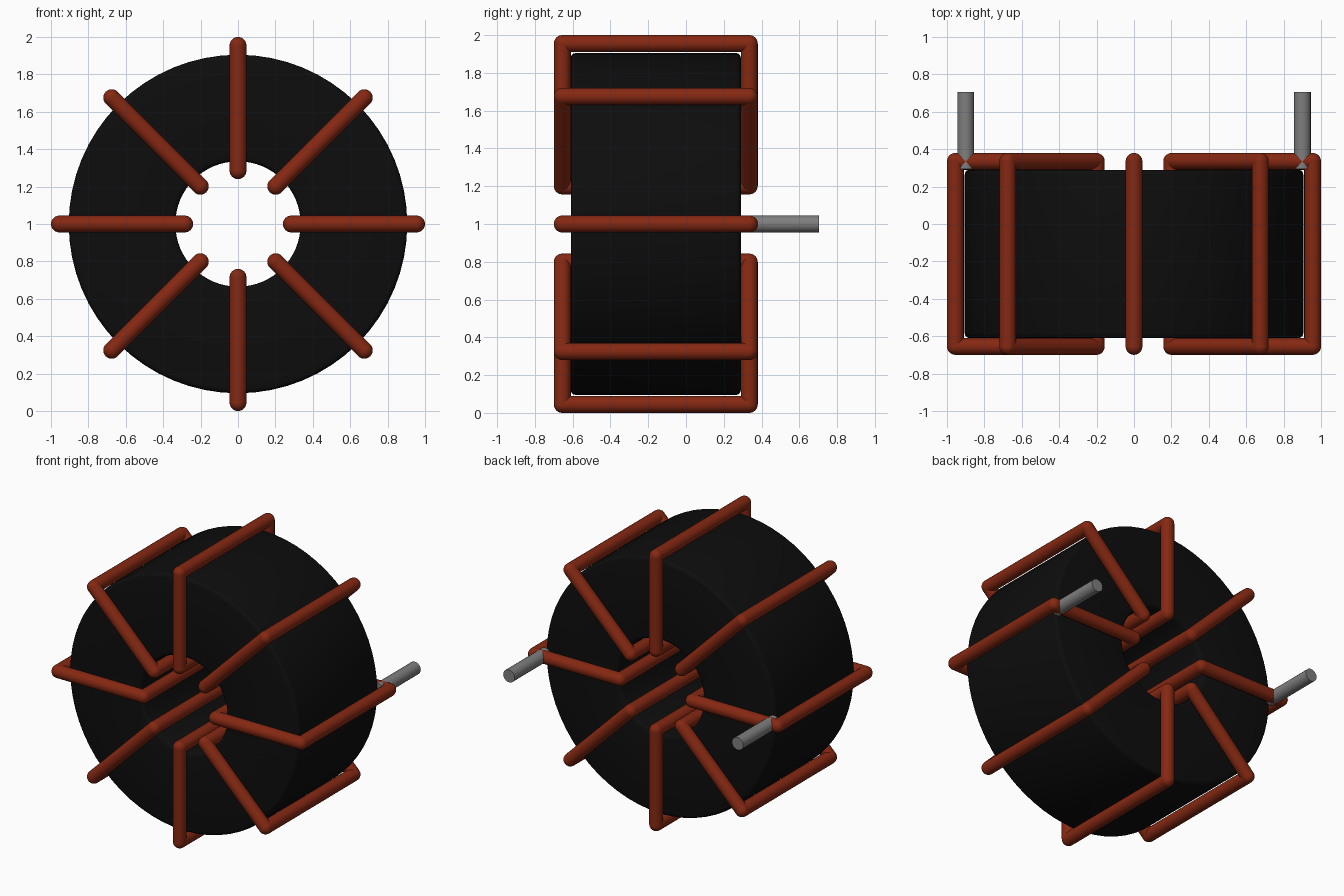
import bpy, bmesh, math
from mathutils import Matrix, Vector

if "Cube" in bpy.data.objects:
    bpy.data.objects.remove(bpy.data.objects["Cube"], do_unlink=True)

FRONT, BACK = -0.655, 0.335      # wire centre lines along y
INNER, OUTER = 0.285, 0.955      # wire centre lines, distance from ring axis
WIRE = 0.045


def material(name, rgb, rough=0.6):
    m = bpy.data.materials.new(name)
    m.use_nodes = True
    m.diffuse_color = (*rgb, 1)
    bsdf = m.node_tree.nodes["Principled BSDF"]
    bsdf.inputs["Base Color"].default_value = (*rgb, 1)
    bsdf.inputs["Roughness"].default_value = rough
    return m


copper = material("copper red", (0.235, 0.021, 0.006))
ferrite = material("ferrite black", (0.004, 0.004, 0.004))
tin = material("tinned grey", (0.21, 0.21, 0.21))


def finish(name, bm, mat):
    bmesh.ops.recalc_face_normals(bm, faces=bm.faces)
    mesh = bpy.data.meshes.new(name)
    bm.to_mesh(mesh)
    bm.free()
    mesh.materials.append(mat)
    ob = bpy.data.objects.new(name, mesh)
    bpy.context.collection.objects.link(ob)
    bpy.ops.object.select_all(action='DESELECT')
    ob.select_set(True)
    bpy.context.view_layer.objects.active = ob
    bpy.ops.object.shade_smooth_by_angle(angle=math.radians(35))
    return ob


def add_rod(bm, a, b, radius, caps=True, sides=20):
    a, b = Vector(a), Vector(b)
    d = b - a
    mat = Matrix.Translation((a + b) / 2) @ d.to_track_quat('Z', 'Y').to_matrix().to_4x4()
    bmesh.ops.create_cone(bm, cap_ends=caps, segments=sides, radius1=radius,
                          radius2=radius, depth=d.length, matrix=mat)


# Ring core: rounded rectangular section spun around the y axis
bm = bmesh.new()
r0, r1, y0, y1, c = 0.335, 0.905, -0.61, 0.29, 0.025
section = []
for cx, cy, start in ((r1 - c, y1 - c, 0), (r0 + c, y1 - c, 90),
                      (r0 + c, y0 + c, 180), (r1 - c, y0 + c, 270)):
    for k in range(4):
        t = math.radians(start + 30 * k)
        section.append((cx + c * math.cos(t), cy + c * math.sin(t)))
steps = 64
rings = []
for i in range(steps):
    a = 2 * math.pi * i / steps
    rings.append([bm.verts.new((r * math.cos(a), y, 1 + r * math.sin(a))) for r, y in section])
n = len(section)
for i in range(steps):
    p, q = rings[i], rings[(i + 1) % steps]
    for j in range(n):
        k = (j + 1) % n
        bm.faces.new((p[j], p[k], q[k], q[j]))
finish("ring_core", bm, ferrite)

# Eight rectangular wire turns with ball-rounded corners
for i in range(8):
    a = i * math.pi / 4
    bm = bmesh.new()
    corners = [(r * math.cos(a), y, 1 + r * math.sin(a)) for r, y in
               ((INNER, FRONT), (OUTER, FRONT), (OUTER, BACK), (INNER, BACK))]
    for j, p in enumerate(corners):
        add_rod(bm, p, corners[(j + 1) % 4], WIRE, caps=False)
        bmesh.ops.create_uvsphere(bm, u_segments=20, v_segments=12, radius=WIRE,
                                  matrix=Matrix.Translation(p))
    finish(f"wire_turn_{i + 1}", bm, copper)

# Two straight leads at the back
for side, x in (("left", 0.9), ("right", -0.9)):
    bm = bmesh.new()
    add_rod(bm, (x, 0.295, 1), (x, 0.705, 1), WIRE)
    finish(f"lead_{side}", bm, tin)
